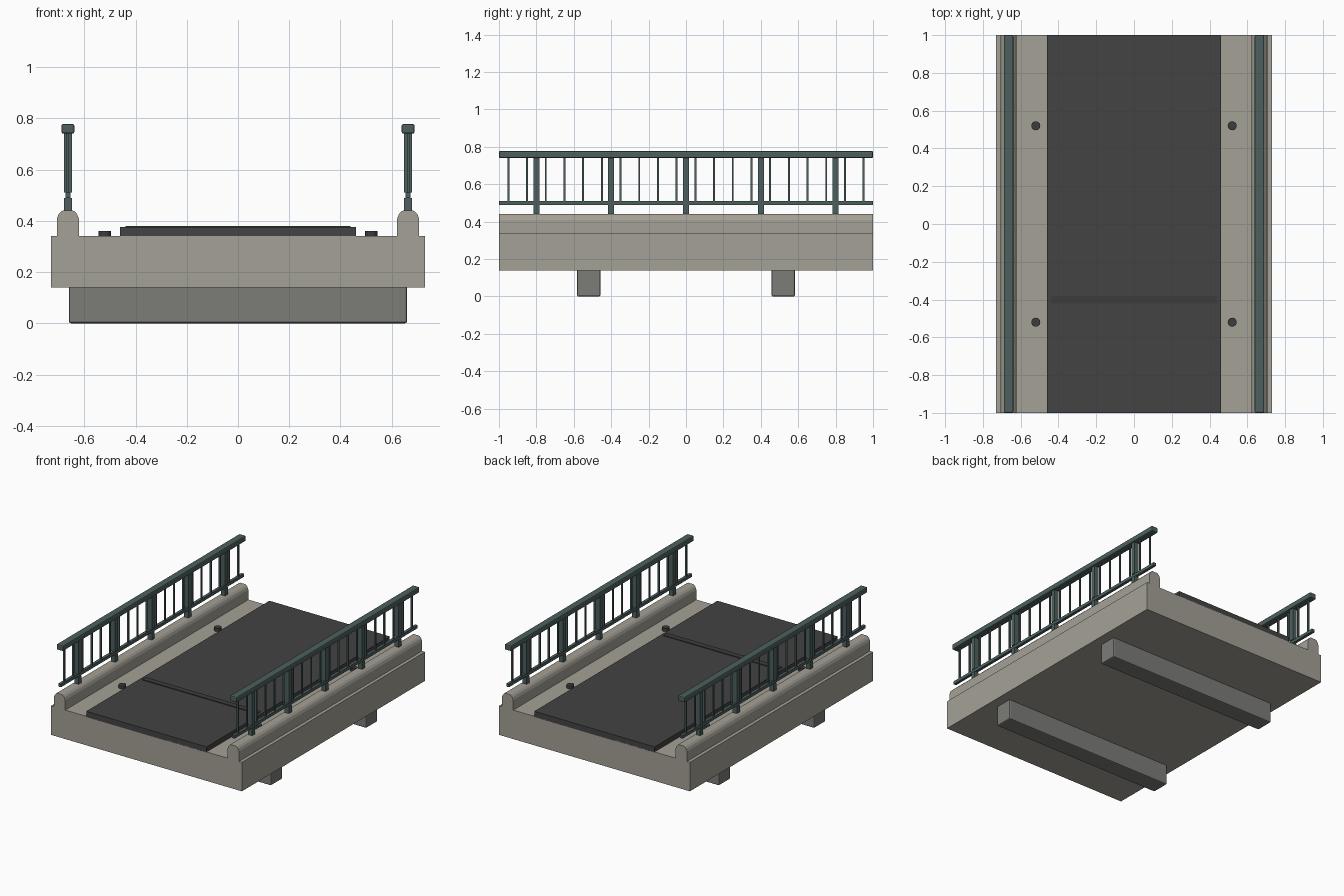
import bpy, bmesh, math

if "Cube" in bpy.data.objects:
    bpy.data.objects.remove(bpy.data.objects["Cube"])


def material(name, rgb):
    m = bpy.data.materials.new(name)
    m.diffuse_color = (*rgb, 1)
    m.use_nodes = True
    m.node_tree.nodes["Principled BSDF"].inputs["Base Color"].default_value = m.diffuse_color
    return m


CONCRETE = material("light concrete", (0.375, 0.355, 0.305))
CAP = material("grey concrete", (0.20, 0.205, 0.19))
ASPHALT = material("asphalt", (0.056, 0.056, 0.058))
IRON = material("dark iron", (0.046, 0.046, 0.048))
RAIL = material("green painted steel", (0.075, 0.118, 0.112))


def finish(bm, name, mat):
    bmesh.ops.recalc_face_normals(bm, faces=bm.faces)
    mesh = bpy.data.meshes.new(name)
    bm.to_mesh(mesh)
    bm.free()
    mesh.materials.append(mat)
    ob = bpy.data.objects.new(name, mesh)
    bpy.context.collection.objects.link(ob)
    return ob


def add_box(bm, x, y, z):
    """Add a box spanning the (min, max) pairs."""
    vs = bmesh.ops.create_cube(bm, size=1)["verts"]
    for v in vs:
        for i, (a, b) in enumerate((x, y, z)):
            v.co[i] = a if v.co[i] < 0 else b


def box(name, x, y, z, mat, bevel=0.0, segments=2):
    bm = bmesh.new()
    add_box(bm, x, y, z)
    ob = finish(bm, name, mat)
    if bevel:
        mod = ob.modifiers.new("bevel", "BEVEL")
        mod.width = bevel
        mod.segments = segments
    return ob


def extrude_y(name, profile, mat):
    """Extrude an (x, z) profile along the whole span."""
    bm = bmesh.new()
    f = bm.faces.new([bm.verts.new((x, -1, z)) for x, z in profile])
    new = bmesh.ops.extrude_face_region(bm, geom=[f])["geom"]
    bmesh.ops.translate(bm, vec=(0, 2, 0),
                        verts=[v for v in new if isinstance(v, bmesh.types.BMVert)])
    return finish(bm, name, mat)


# deck slab and road surface
box("deck_slab", (-0.73, 0.73), (-1, 1), (0.14, 0.34), CONCRETE)
extrude_y("road_surface", [(-0.46, 0.335), (0.46, 0.335), (0.46, 0.375),
                           (-0.46, 0.375)], ASPHALT)
# expansion joint strip across the road
box("expansion_joint", (-0.44, 0.44), (-0.42, -0.38), (0.37, 0.38), IRON)

# support beams under the deck
for y, tag in ((-0.52, "front"), (0.52, "back")):
    box(tag + "_support_beam", (-0.66, 0.66), (y - 0.063, y + 0.063),
        (0, 0.16), CAP, 0.008)

for s, side in ((-1, "left"), (1, "right")):
    c = s * 0.664
    # curb with rounded shoulders
    half = [(0.043, 0.33), (0.043, 0.408), (0.036, 0.426), (0.025, 0.438), (0.018, 0.44)]
    curb = half + [(-x, z) for x, z in reversed(half)]
    extrude_y(side + "_curb", [(c + x, z) for x, z in curb], CONCRETE)

    # handrail and lower rail
    box(side + "_handrail", (c - 0.025, c + 0.025), (-1, 1), (0.74, 0.778), RAIL, 0.007)
    box(side + "_lower_rail", (c - 0.01, c + 0.01), (-1, 1), (0.489, 0.51), RAIL)

    # posts, in two parts around the lower rail
    bm = bmesh.new()
    for i in range(5):
        y = -0.8 + 0.4 * i
        for z in ((0.435, 0.489), (0.51, 0.745)):
            add_box(bm, (c - 0.016, c + 0.016), (y - 0.016, y + 0.016), z)
    finish(bm, side + "_posts", RAIL)

    # thin balusters
    bm = bmesh.new()
    for i in range(20):
        y = -0.95 + 0.1 * i
        add_box(bm, (c - 0.005, c + 0.005), (y - 0.005, y + 0.005), (0.505, 0.745))
    finish(bm, side + "_balusters", RAIL)

    # deck drains
    bm = bmesh.new()
    for y in (-0.52, 0.52):
        d = bmesh.ops.create_cone(bm, cap_ends=True, segments=12, radius1=0.024,
                                  radius2=0.024, depth=0.03)["verts"]
        bmesh.ops.translate(bm, verts=d, vec=(s * 0.52, y, 0.346))
    finish(bm, side + "_drains", IRON)
